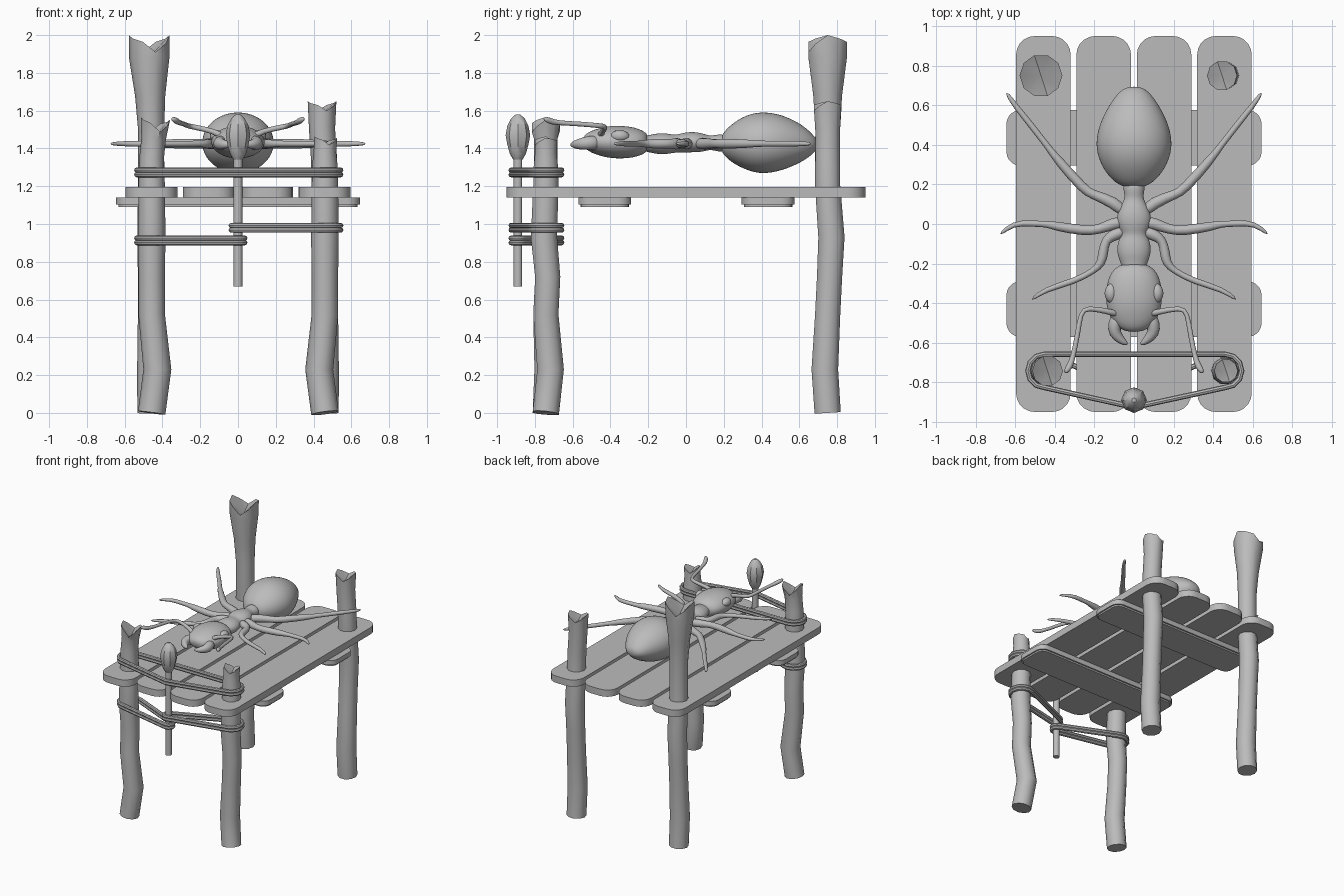
import bpy, bmesh, math
from mathutils import Vector
from mathutils.geometry import convex_hull_2d

cube = bpy.data.objects.get("Cube")
if cube:
    bpy.data.objects.remove(cube)

grey = bpy.data.materials.new("plain_grey")
grey.use_nodes = True
grey.diffuse_color = (0.5, 0.5, 0.5, 1)
grey.node_tree.nodes["Principled BSDF"].inputs["Base Color"].default_value = (0.5, 0.5, 0.5, 1)


def finish(name, bm, angle=40, subdiv=0):
    bmesh.ops.recalc_face_normals(bm, faces=bm.faces)
    mesh = bpy.data.meshes.new(name)
    bm.to_mesh(mesh)
    bm.free()
    mesh.materials.append(grey)
    for poly in mesh.polygons:
        poly.use_smooth = True
    if not subdiv:
        mesh.set_sharp_from_angle(angle=math.radians(angle))
    obj = bpy.data.objects.new(name, mesh)
    bpy.context.collection.objects.link(obj)
    if subdiv:
        obj.modifiers.new("smooth", "SUBSURF").levels = subdiv
        obj.modifiers["smooth"].render_levels = subdiv
    return obj


def sweep(name, path, radii, sides=8, closed=False, subdiv=0, jag=None, angle=40):
    """Tube along a path; a radius may be a number or a (wide, tall) pair."""
    bm = bmesh.new()
    path = [Vector(p) for p in path]
    n = len(path)
    rings = []
    for i, p in enumerate(path):
        a = path[i - 1] if i or closed else p
        b = path[(i + 1) % n] if i < n - 1 or closed else p
        t = (b - a).normalized()
        u = t.cross(Vector((0, 1, 0) if abs(t.z) > 0.9 else (0, 0, 1))).normalized()
        v = u.cross(t)
        r = radii[i] if isinstance(radii, list) else radii
        ru, rv = r if isinstance(r, tuple) else (r, r)
        rings.append([bm.verts.new(p + u * ru * math.cos(k * math.tau / sides)
                                   + v * rv * math.sin(k * math.tau / sides))
                      for k in range(sides)])
    for i in range(n if closed else n - 1):
        r0, r1 = rings[i], rings[(i + 1) % n]
        for k in range(sides):
            j = (k + 1) % sides
            bm.faces.new((r0[k], r0[j], r1[j], r1[k]))
    if not closed:
        bm.faces.new(rings[0])
        if jag:
            # splintered rim around a sunken middle
            for k, vert in enumerate(rings[-1]):
                vert.co.z -= jag * (0, 0.5, 1, 0.4, 0.2)[k % 5]
            mid = bm.verts.new(path[-1] - Vector((0, 0, jag * 1.3)))
            for k in range(sides):
                bm.faces.new((rings[-1][k], rings[-1][(k + 1) % sides], mid))
        else:
            bm.faces.new(rings[-1])
    return finish(name, bm, angle, subdiv)


def board(name, cx, cy, hx, hy, z0, z1, corner, bevel=0):
    """Flat board with rounded corners."""
    bm = bmesh.new()
    verts = []
    for q, (sx, sy) in enumerate(((1, 1), (-1, 1), (-1, -1), (1, -1))):
        for k in range(6):
            a = (q + k / 5) * math.pi / 2
            verts.append(bm.verts.new((cx + sx * (hx - corner) + corner * math.cos(a),
                                       cy + sy * (hy - corner) + corner * math.sin(a), z0)))
    base = bm.faces.new(verts)
    top = bmesh.ops.extrude_face_region(bm, geom=[base])["geom"]
    bmesh.ops.translate(bm, vec=(0, 0, z1 - z0),
                        verts=[g for g in top if isinstance(g, bmesh.types.BMVert)])
    if bevel:
        low = [e for e in bm.edges if all(v.co.z < z0 + 0.001 for v in e.verts)]
        bmesh.ops.bevel(bm, geom=low, offset=bevel, segments=2, affect="EDGES")
    finish(name, bm, 35)


# Table top and the two cross bars under it
for i in range(4):
    board(f"plank_{i + 1}", -0.458 + i * 0.305, 0, 0.138, 0.95, 1.14, 1.195, 0.095)
for side, y in (("front", -0.43), ("back", 0.435)):
    board(f"{side}_cross_bar", 0, y, 0.645, 0.14, 1.09, 1.14, 0.07, 0.012)


# Crooked log posts: bend is the sideways kink low down
def post(name, x, y, bend, upper, jag):
    bx, by = bend
    path = [(x, y, 0), (x + bx, y + by, 0.23), (x, y, 0.52), (x, y + 0.01, 0.72),
            (x, y - 0.01 if y < 0 else y + 0.02, 0.93), (x, y, 1.2)]
    path += [(x + dx, y, z) for dx, z, r in upper]
    radii = [0.073, 0.074, 0.07, 0.07, 0.073, 0.07] + [r for dx, z, r in upper]
    sweep(name, path, radii, 10, jag=jag)


post("front_right_post", -0.457, -0.742, (0.03, 0.01),
     [(0, 1.35, 0.065), (0.01, 1.45, 0.065), (0.02, 1.56, 0.078)], 0.07)
post("front_left_post", 0.46, -0.742, (-0.03, 0.025),
     [(0, 1.3, 0.068), (0, 1.38, 0.06), (0.005, 1.46, 0.06)], 0.04)
post("back_right_post", -0.46, 0.75, (0, -0.015),
     [(0, 1.5, 0.069), (-0.005, 1.68, 0.08), (-0.01, 1.88, 0.107), (-0.01, 2.0, 0.108)], 0.09)
post("back_left_post", 0.46, 0.75, (0, -0.015),
     [(-0.005, 1.35, 0.069), (-0.015, 1.5, 0.069), (-0.015, 1.65, 0.076)], 0.05)

# Hanging stick with a bud-shaped head
sweep("hanging_stick", [(0, -0.89, z) for z in (0.67, 1.0, 1.38)], 0.024, 10)
bud = [(1.34, 0.024), (1.37, 0.042), (1.42, 0.056), (1.47, 0.065),
       (1.52, 0.056), (1.56, 0.035), (1.58, 0.012)]
sweep("stick_bud", [(0, -0.89, z) for z, r in bud], [r for z, r in bud], 8)


# Rope loops: two strands pulled tight around posts and stick
def rope(name, z, circles):
    pts = [Vector((cx + r * math.cos(k * math.tau / 12), cy + r * math.sin(k * math.tau / 12)))
           for cx, cy, r in circles for k in range(12)]
    hull = [pts[i] for i in convex_hull_2d(pts)]
    for s, dz in (("lower", -0.012), ("upper", 0.012)):
        sweep(f"{name}_{s}_strand", [(p.x, p.y, z + dz) for p in hull], 0.014, 8, closed=True)


right_ring, left_ring = (-0.452, -0.742, 0.084), (0.46, -0.742, 0.084)
stick_ring = (0, -0.89, 0.036)
rope("top_rope", 1.273, [right_ring, left_ring, stick_ring])
rope("right_rope", 0.913, [right_ring, stick_ring])
rope("left_rope", 0.98, [left_ring, stick_ring])


# Ant body, as rings of (y, z, half width, half height)
def body(name, rings):
    sweep(name, [(0, y, z) for y, z, w, h in rings], [(w, h) for y, z, w, h in rings],
          16, subdiv=2)


body("ant_abdomen", [
    (0.185, 1.425, 0.04, 0.03), (0.2, 1.425, 0.085, 0.065), (0.25, 1.425, 0.14, 0.11),
    (0.32, 1.43, 0.18, 0.15), (0.4, 1.43, 0.2, 0.17), (0.5, 1.43, 0.182, 0.155),
    (0.6, 1.425, 0.13, 0.11), (0.66, 1.42, 0.085, 0.065), (0.695, 1.42, 0.04, 0.025)])
body("ant_thorax", [
    (0.22, 1.425, 0.055, 0.045), (0.17, 1.43, 0.055, 0.048), (0.13, 1.43, 0.045, 0.035),
    (0.09, 1.43, 0.07, 0.05), (0.04, 1.435, 0.09, 0.055), (-0.01, 1.43, 0.085, 0.055),
    (-0.05, 1.425, 0.06, 0.045), (-0.09, 1.425, 0.085, 0.055), (-0.15, 1.425, 0.088, 0.058),
    (-0.195, 1.425, 0.07, 0.045), (-0.25, 1.43, 0.05, 0.04)])
body("ant_head", [
    (-0.2, 1.43, 0.05, 0.04), (-0.22, 1.43, 0.1, 0.06), (-0.27, 1.432, 0.133, 0.082),
    (-0.35, 1.433, 0.147, 0.09), (-0.42, 1.435, 0.142, 0.085), (-0.48, 1.435, 0.12, 0.068),
    (-0.52, 1.435, 0.085, 0.05), (-0.545, 1.43, 0.04, 0.025)])


# Ant limbs, one path mirrored to each side
def limb(name, pts, radii):
    for side, s in (("left", 1), ("right", -1)):
        sweep(f"{side}_{name}", [(s * x, y, z) for x, y, z in pts], radii, 8, subdiv=1)


def leg(name, pts):
    limb(name, [(x, y, 1.425) for x, y in pts],
         [0.03, 0.036, 0.024, 0.029, 0.026, 0.016, 0.018, 0.015, 0.009][:len(pts)])


leg("rear_leg", [(0.04, 0.05), (0.1, 0.11), (0.21, 0.15), (0.25, 0.17), (0.39, 0.33),
                 (0.42, 0.37), (0.52, 0.5), (0.61, 0.61), (0.645, 0.665)])
leg("middle_leg", [(0.04, 0.01), (0.1, 0.005), (0.18, -0.03), (0.25, -0.035), (0.4, -0.01),
                   (0.44, 0), (0.52, 0.002), (0.61, 0.005), (0.68, -0.055)])
leg("front_leg", [(0.04, -0.03), (0.1, -0.055), (0.145, -0.08), (0.155, -0.14), (0.165, -0.2),
                  (0.2, -0.235), (0.3, -0.29), (0.45, -0.33), (0.52, -0.385)])
limb("antenna", [(0.08, -0.455, 1.46), (0.12, -0.445, 1.49), (0.24, -0.42, 1.515),
                 (0.27, -0.45, 1.52), (0.285, -0.56, 1.53), (0.31, -0.68, 1.535),
                 (0.325, -0.72, 1.545), (0.35, -0.755, 1.56)],
     [0.024, 0.014, 0.016, 0.014, 0.014, 0.013, 0.02, 0.012])
limb("mandible", [(0.07, -0.46, 1.43), (0.1, -0.51, 1.43), (0.1, -0.55, 1.425),
                  (0.065, -0.59, 1.42), (0.03, -0.61, 1.42)],
     [0.045, 0.04, 0.036, 0.024, 0.008])
limb("eye", [(0.11, -0.3, 1.46), (0.115, -0.32, 1.465), (0.118, -0.35, 1.467),
             (0.115, -0.38, 1.465), (0.11, -0.4, 1.46)],
     [0.012, 0.03, 0.038, 0.03, 0.012])
